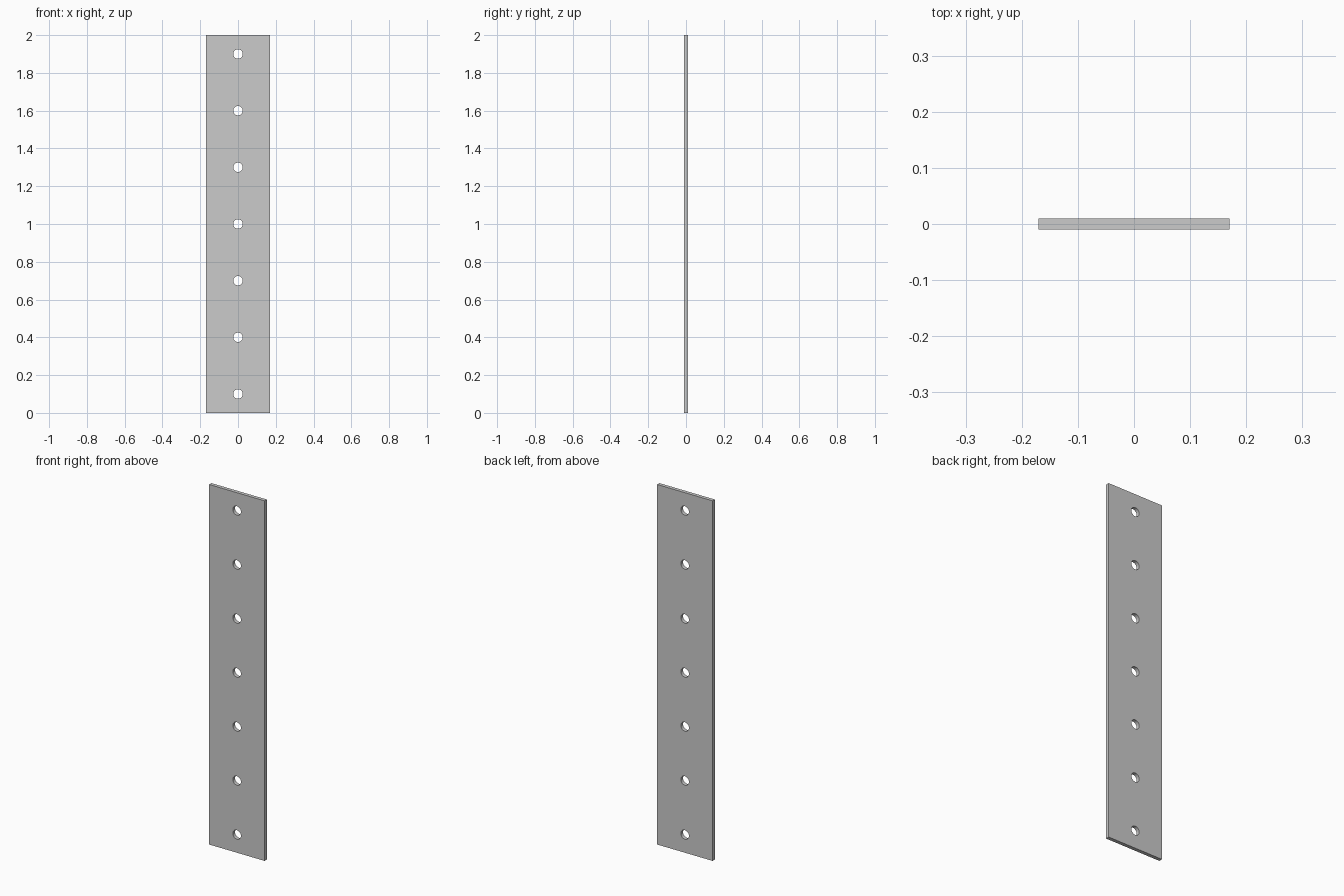
import bpy, bmesh
from math import radians
from mathutils import Matrix

if "Cube" in bpy.data.objects:
    bpy.data.objects.remove(bpy.data.objects["Cube"])

WIDTH, THICK, HEIGHT = 0.34, 0.02, 2.0
HOLE_R, HOLE_COUNT, FIRST_Z, PITCH = 0.025, 7, 0.1, 0.3


def add_object(name, bm):
    mesh = bpy.data.meshes.new(name)
    bm.to_mesh(mesh)
    bm.free()
    obj = bpy.data.objects.new(name, mesh)
    bpy.context.collection.objects.link(obj)
    return obj


# Flat strip
bm = bmesh.new()
bmesh.ops.create_cube(bm, size=1, matrix=Matrix.Translation((0, 0, HEIGHT / 2))
                      @ Matrix.Diagonal((WIDTH, THICK, HEIGHT, 1)))
plate = add_object("perforated_plate", bm)

# Row of round hole cutters running front to back
bm = bmesh.new()
for i in range(HOLE_COUNT):
    bmesh.ops.create_cone(bm, cap_ends=True, segments=32, radius1=HOLE_R,
                          radius2=HOLE_R, depth=THICK * 4,
                          matrix=Matrix.Translation((0, 0, FIRST_Z + i * PITCH))
                          @ Matrix.Rotation(radians(90), 4, 'X'))
cutter = add_object("hole_cutters", bm)
cutter.hide_render = True

# Drill the holes, then discard the cutters
mod = plate.modifiers.new("holes", 'BOOLEAN')
mod.operation = 'DIFFERENCE'
mod.solver = 'EXACT'
mod.object = cutter
bpy.context.view_layer.objects.active = plate
plate.select_set(True)
bpy.ops.object.modifier_apply(modifier=mod.name)
bpy.data.objects.remove(cutter)

# Smooth hole walls, crisp plate edges
bpy.ops.object.shade_smooth_by_angle(angle=radians(30))
